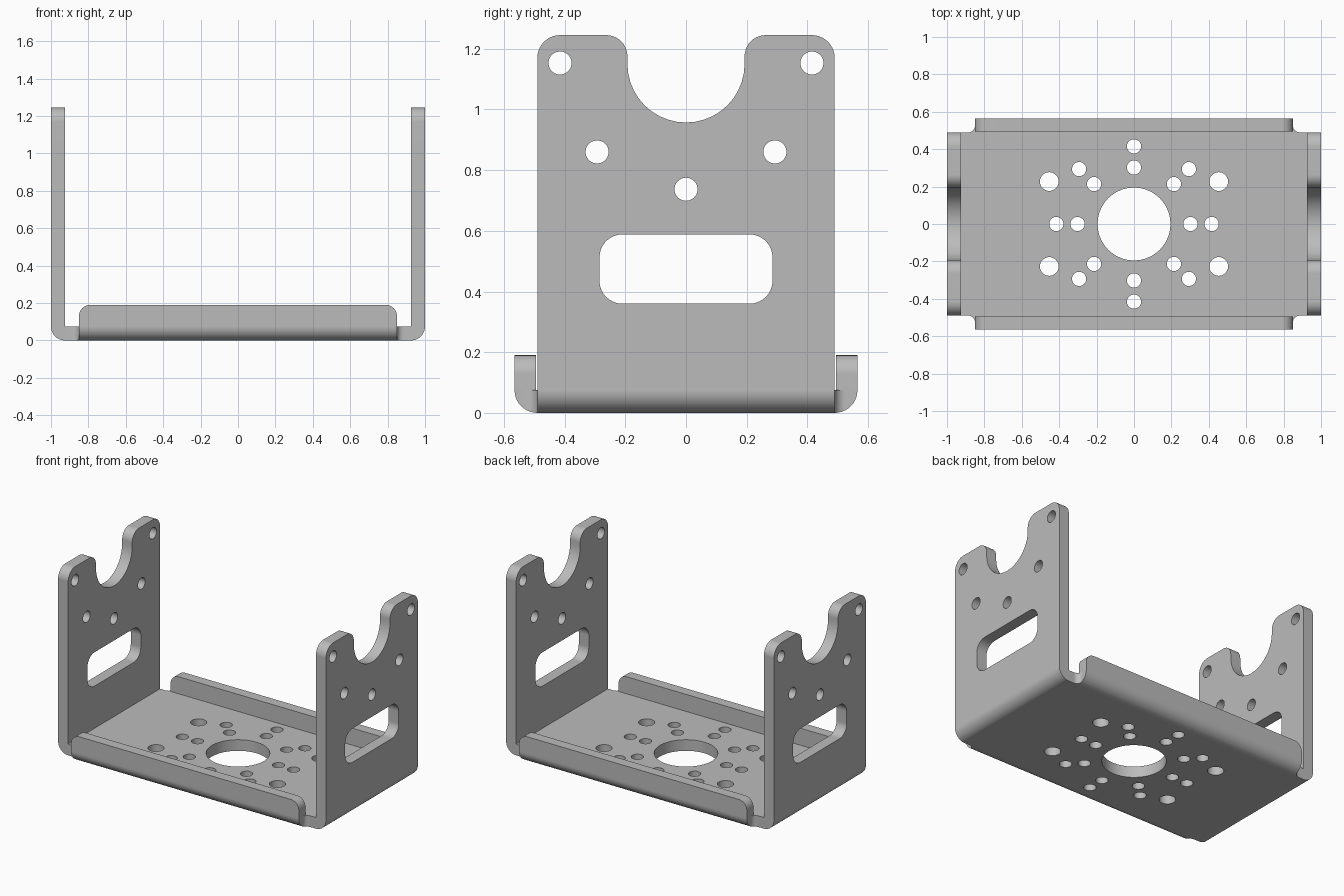
import bpy
import bmesh
from math import pi, sin, cos, radians
from mathutils import Vector

cube = bpy.data.objects.get("Cube")
if cube:
    bpy.data.objects.remove(cube, do_unlink=True)

SHEET = 0.075      # sheet thickness, also the outer bend radius
WALL_Y = 0.49      # half width of the side walls
LIP_X = 0.85       # half length of the lips
LIP_Y = 0.565      # outer face of the lips
LIP_TOP = 0.19
TOP = 1.245
SCREW = 0.038      # screw hole radius

steel = bpy.data.materials.new("grey metal")
steel.use_nodes = True
grey = (0.5, 0.5, 0.5, 1)
steel.diffuse_color = grey
steel.node_tree.nodes["Principled BSDF"].inputs["Base Color"].default_value = grey


def rounded(corners, steps=10):
    """Outline from (u, v, radius) corners; each corner gets a tangent arc."""
    points = []
    for i, (u, v, r) in enumerate(corners):
        p = Vector((u, v))
        a = (Vector(corners[i - 1][:2]) - p).normalized()
        b = (Vector(corners[(i + 1) % len(corners)][:2]) - p).normalized()
        if r == 0:
            arc = [p]
        else:  # all rounded corners are right angles
            centre = p + (a + b) * r
            arc = [centre - b * r * cos(t) - a * r * sin(t)
                   for t in (pi / 2 * k / steps for k in range(steps + 1))]
        for q in arc:
            if not points or (q - points[-1]).length > 1e-5:
                points.append(q)
    if (points[0] - points[-1]).length < 1e-5:
        points.pop()
    return points


def mirrored(half):
    """Close a half outline by mirroring it in u."""
    return half + [(-u, v, r) for u, v, r in reversed(half)]


def box(u, v, hu, hv, r):
    return rounded([(u - hu, v - hv, r), (u + hu, v - hv, r),
                    (u + hu, v + hv, r), (u - hu, v + hv, r)])


def prism(name, outline, axis, reach):
    """Extrude an outline along an axis from -reach to +reach."""
    place = {"x": lambda p, t: (t, p.x, p.y),
             "y": lambda p, t: (p.x, t, p.y),
             "z": lambda p, t: (p.x, p.y, t)}[axis]
    bm = bmesh.new()
    face = bm.faces.new([bm.verts.new(place(p, -reach)) for p in outline])
    out = bmesh.ops.extrude_face_region(bm, geom=[face])
    moved = [g for g in out["geom"] if isinstance(g, bmesh.types.BMVert)]
    bmesh.ops.translate(bm, verts=moved,
                        vec=Vector(place(Vector((0, 0)), 2 * reach)))
    bmesh.ops.recalc_face_normals(bm, faces=bm.faces[:])
    mesh = bpy.data.meshes.new(name)
    bm.to_mesh(mesh)
    bm.free()
    mesh.materials.append(steel)
    obj = bpy.data.objects.new(name, mesh)
    bpy.context.collection.objects.link(obj)
    return obj


def combine(obj, other, operation):
    """Apply a boolean and remove the helper."""
    mod = obj.modifiers.new(operation, "BOOLEAN")
    mod.object, mod.operation, mod.solver = other, operation, "EXACT"
    bpy.ops.object.select_all(action="DESELECT")
    bpy.context.view_layer.objects.active = obj
    obj.select_set(True)
    bpy.ops.object.modifier_apply(modifier=mod.name)
    bpy.data.objects.remove(other, do_unlink=True)


# Bent channel: floor and two side walls
inner = 1 - SHEET
bracket = prism("bracket", rounded(mirrored(
    [(1, 0, SHEET), (1, TOP, 0), (inner, TOP, 0), (inner, SHEET, 0)])), "y", 0.7)

# Side silhouette with the cradle notch
side = rounded(mirrored([
    (WALL_Y, -0.1, 0), (WALL_Y, TOP, 0.075),
    (0.193, TOP, 0.07), (0.193, 0.957, 0.193)]))
combine(bracket, prism("side_trim", side, "x", 1.2), "INTERSECT")

# Tray with front and back lips, trimmed to rounded ends and corner fillets
lip_in = LIP_Y - 0.07
tray = prism("tray", rounded(mirrored(
    [(LIP_Y, 0, SHEET), (LIP_Y, LIP_TOP, 0), (lip_in, LIP_TOP, 0),
     (lip_in, SHEET, 0)])), "x", 1)
plan = rounded(
    [(0.9, -WALL_Y, 0), (0.9, WALL_Y, 0), (LIP_X, WALL_Y, 0.035), (LIP_X, 0.7, 0),
     (-LIP_X, 0.7, 0), (-LIP_X, WALL_Y, 0.035), (-0.9, WALL_Y, 0),
     (-0.9, -WALL_Y, 0), (-LIP_X, -WALL_Y, 0.035), (-LIP_X, -0.7, 0),
     (LIP_X, -0.7, 0), (LIP_X, -WALL_Y, 0.035)])
combine(tray, prism("plan_trim", plan, "z", 0.5), "INTERSECT")
front = rounded(mirrored([(1.1, -0.1, 0), (1.1, SHEET, 0),
                          (LIP_X, SHEET, 0), (LIP_X, LIP_TOP, 0.06)]))
combine(tray, prism("front_trim", front, "y", 0.8), "INTERSECT")
combine(bracket, tray, "UNION")

# Wall openings: slot and screw holes, through both walls
openings = [box(0, 0.474, 0.285, 0.114, 0.075)]
for y, z in [(0, 0.737), (0.293, 0.86), (-0.293, 0.86), (0.415, 1.153), (-0.415, 1.153)]:
    openings.append(box(y, z, SCREW, SCREW, SCREW))
for outline in openings:
    combine(bracket, prism("wall_cutter", outline, "x", 1.2), "DIFFERENCE")

# Floor openings: centre bore, two rings of screw holes, four larger holes
openings = [box(0, 0, 0.195, 0.195, 0.195)]
for ring in (0.302, 0.415):
    for k in range(8):
        a = radians(45 * k)
        openings.append(box(ring * cos(a), ring * sin(a), SCREW, SCREW, SCREW))
for sx in (-1, 1):
    for sy in (-1, 1):
        openings.append(box(sx * 0.453, sy * 0.227, 0.05, 0.05, 0.05))
for outline in openings:
    combine(bracket, prism("floor_cutter", outline, "z", 0.5), "DIFFERENCE")

# Smooth bends and holes, crisp sheet edges
bpy.ops.object.select_all(action="DESELECT")
bpy.context.view_layer.objects.active = bracket
bracket.select_set(True)
bpy.ops.object.shade_smooth_by_angle(angle=radians(30))
weighted = bracket.modifiers.new("weighted_normals", "WEIGHTED_NORMAL")
weighted.keep_sharp = True
